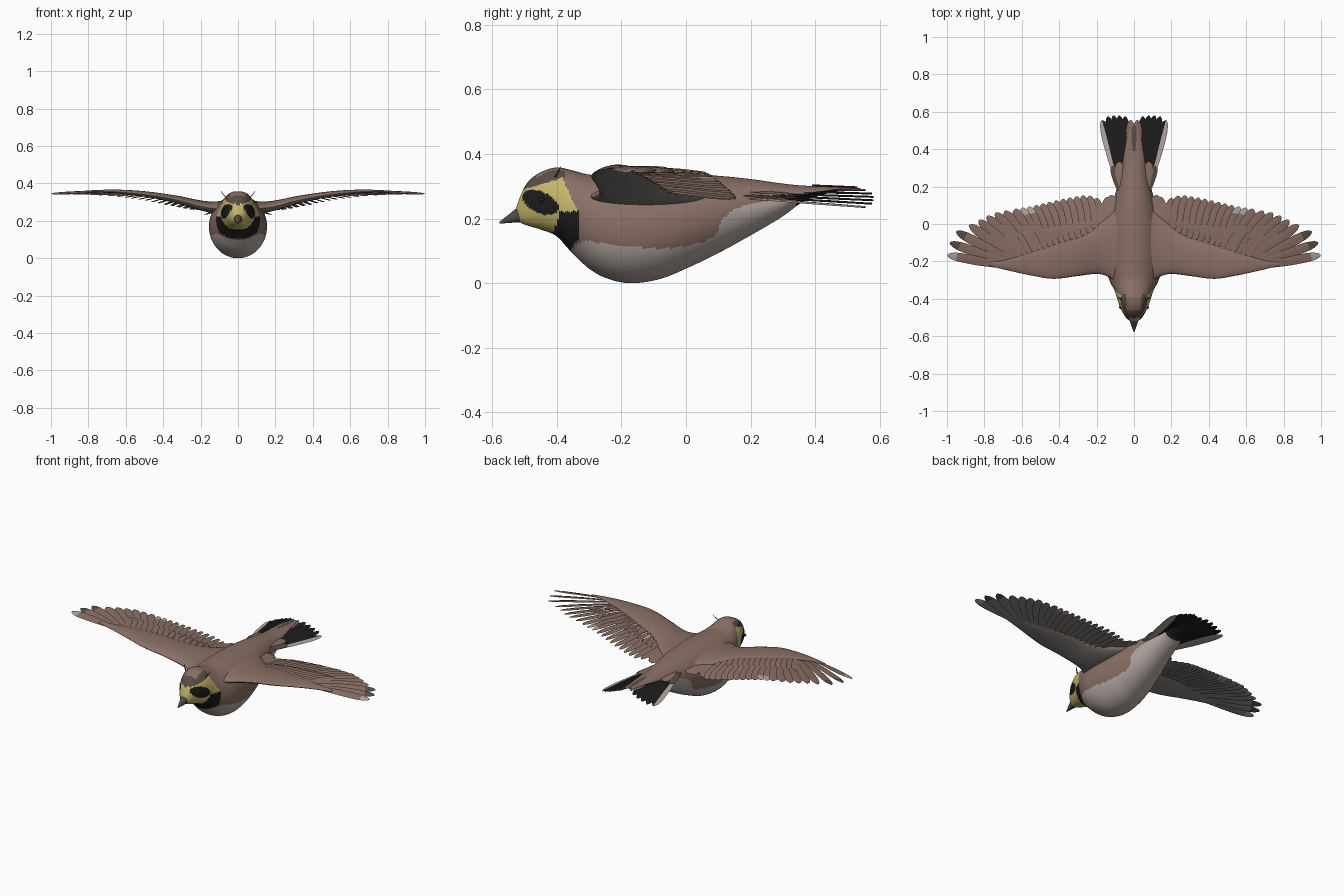
import bpy, bmesh, math

cube = bpy.data.objects.get("Cube")
if cube:
    bpy.data.objects.remove(cube, do_unlink=True)

# Flat colours
COLOURS = {
    "brown": (0.25, 0.16, 0.13), "pale": (0.45, 0.39, 0.36),
    "yellow": (0.56, 0.47, 0.15), "black": (0.012, 0.012, 0.012),
    "dark_brown": (0.10, 0.075, 0.06), "beak_grey": (0.08, 0.07, 0.065),
    "wing_grey": (0.235, 0.215, 0.20),
}
NAMES = list(COLOURS)
MATS = []
for name, rgb in COLOURS.items():
    m = bpy.data.materials.new(name)
    m.use_nodes = True
    m.diffuse_color = (*rgb, 1)
    bsdf = m.node_tree.nodes["Principled BSDF"]
    bsdf.inputs["Base Color"].default_value = (*rgb, 1)
    bsdf.inputs["Roughness"].default_value = 0.8
    MATS.append(m)
IDX = {n: i for i, n in enumerate(NAMES)}


def finish(name, bm, rule=None):
    """Turn a bmesh into a smooth object, colouring faces by a rule."""
    bmesh.ops.recalc_face_normals(bm, faces=bm.faces)
    if rule:
        for f in bm.faces:
            f.material_index = IDX[rule(f.calc_center_median(), f.normal)]
    mesh = bpy.data.meshes.new(name)
    bm.to_mesh(mesh)
    bm.free()
    for m in MATS:
        mesh.materials.append(m)
    ob = bpy.data.objects.new(name, mesh)
    bpy.context.collection.objects.link(ob)
    bpy.ops.object.select_all(action='DESELECT')
    ob.select_set(True)
    bpy.context.view_layer.objects.active = ob
    bpy.ops.object.shade_smooth_by_angle(angle=math.radians(50))


def curve(table, x, col=1):
    """Smooth interpolation through the rows of a small table."""
    n = len(table)
    if x <= table[0][0]:
        return table[0][col]
    if x >= table[-1][0]:
        return table[-1][col]
    i = next(k for k in range(n - 1) if x <= table[k + 1][0])

    def slope(k):
        a, b = table[max(k - 1, 0)], table[min(k + 1, n - 1)]
        return (b[col] - a[col]) / (b[0] - a[0])
    a, b = table[i], table[i + 1]
    h = b[0] - a[0]
    t = (x - a[0]) / h
    return ((2*t**3 - 3*t*t + 1) * a[col] + (t**3 - 2*t*t + t) * h * slope(i)
            + (3*t*t - 2*t**3) * b[col] + (t**3 - t*t) * h * slope(i + 1))


def skin(bm, rings):
    """Bridge rings of points and cap both ends."""
    rows = [[bm.verts.new(p) for p in r] for r in rings]
    n = len(rows[0])
    strips = []
    for a, b in zip(rows, rows[1:]):
        strips.append([bm.faces.new((a[k], a[(k+1) % n], b[(k+1) % n], b[k])) for k in range(n)])
    bm.faces.new(rows[0])
    bm.faces.new(rows[-1])
    return strips


def loft(table, count, sides):
    """Rings along y from rows of (y, top, bottom, half width); fuller on the head."""
    y0, y1 = table[0][0], table[-1][0]
    rings = []
    for i in range(count + 1):
        y = y0 + (y1 - y0) * i / count
        top, bot, w = (curve(table, y, c) for c in (1, 2, 3))
        power = .78 + .22 * min(1, max(0, (y + .42) / .1))
        ring = []
        for k in range(sides):
            c, s = math.cos(math.tau * k / sides), math.sin(math.tau * k / sides)
            ring.append((w * math.copysign(abs(c)**power, c), y,
                         (top + bot) / 2 + (top - bot) / 2 * s))
        rings.append(ring)
    return rings


# Body and head in one smooth form, with plumage markings
BODY = [(-.525, .235, .20, .012), (-.51, .275, .186, .034), (-.49, .312, .178, .050),
        (-.45, .343, .166, .072), (-.40, .358, .145, .090), (-.36, .351, .102, .103),
        (-.30, .336, .045, .132), (-.24, .335, .013, .150), (-.17, .338, .0, .155),
        (-.08, .339, .013, .150), (0, .337, .045, .140), (.1, .332, .093, .118),
        (.2, .322, .148, .09), (.3, .308, .207, .068), (.36, .302, .250, .056),
        (.45, .298, .280, .04), (.54, .294, .286, .02)]
FLANK = [(-.36, .10), (-.31, .13), (-.27, .125), (-.1, .108), (0, .115), (.09, .148),
         (.115, .20), (.18, .24), (.34, .262), (.40, .27)]


def plumage(p, n):
    x, y, z = abs(p.x), p.y, p.z
    if y > .34 and n.z < -.2:
        return "black"                                        # under the tail
    if (.1 < z < .222 and -.41 + max(0, z - .155) * .3 < y
            and y < -.33 - max(0, .14 - z) * .8):
        return "black"                                        # bib
    if ((y + .45) / .056)**2 + ((z - .25 + (y + .45) * .3) / .035)**2 < 1 and x > .02:
        return "black"                                        # eye mask
    if y < -.375 and z > .29 + (y + .5) * .31:
        return "dark_brown" if y < -.465 or x > .04 else "brown"
    if y < min(-.335, -.385 + (.33 - z) * .46) and z > .15:
        return "yellow"                                       # face
    return "pale" if z < curve(FLANK, y) else "brown"


bm = bmesh.new()
skin(bm, loft(BODY, 170, 112))
finish("body", bm, plumage)

# Beak
bm = bmesh.new()
skin(bm, loft([(-.577, .190, .184, .002), (-.55, .211, .186, .012),
               (-.52, .234, .188, .021), (-.48, .25, .19, .028)], 14, 24))
finish("beak", bm, lambda p, n: "beak_grey")

# Wing surface: leading edge, crest height and droop toward the trailing edge
LEAD = [(.04, -.32), (.1, -.30), (.18, -.268), (.3, -.278), (.43, -.293), (.55, -.275),
        (.7, -.242), (.85, -.205), (1, -.172)]
CREST = [(.04, .305), (.12, .295), (.2, .302), (.33, .330), (.5, .354), (.7, .363), (1, .350)]
DROOP = [(.05, .02), (.15, .035), (.3, .045), (.55, .04), (.8, .028), (1, .018)]
ARM = [(.04, .12, .07), (.13, .05, .062), (.25, -.05, .048), (.4, -.10, .036),
       (.55, -.15, .026), (.7, -.195, .014), (.78, -.205, .008)]


def wing_z(x, y):
    t = min(1.2, max(0, (y - curve(LEAD, x)) / .42))
    return curve(CREST, x) - curve(DROOP, x) * t**1.4


def tail_z(x, y):
    return .297 - abs(x) * .28


def feather(bm, s, base, tip, width, surf, off, tilt, top, under, end=None, edge=None):
    """A thin round-tipped vane lying on a surface; s mirrors it."""
    dx, dy = tip[0] - base[0], tip[1] - base[1]
    length = math.hypot(dx, dy)
    qx, qy = dy / length, -dx / length
    us = [0, .15, .3, .45, .6, .75, .85, .91, .95, .98, 1]
    rings = []
    for u in us:
        x, y = base[0] + dx * u, base[1] + dy * u
        w = width * min(1, .5 + u)
        if u > .75:
            w *= max(.12, math.sqrt(1 - ((u - .75) / .25)**2))
        z = surf(x, y) + off
        rings.append([(s * (x + qx * w * k), y + qy * w * k, z + tilt * k * w / width + h)
                      for k, h in ((-1, 0), (0, .003), (1, 0), (0, -.003))])
    for u, strip in zip(us, skin(bm, rings)):
        for k, f in enumerate(strip):
            name = top if k < 2 else under
            if end and u >= .85:
                name = end
            if edge and k == 1:
                name = edge
            f.material_index = IDX[name]


PRIMARY_TIPS = [(0, .64, .075), (2, .74, .06), (4, .83, .02), (5, .88, -.005),
                (6, .95, -.04), (7, .985, -.10), (8, .998, -.166)]
SECONDARY_TIPS = [(.19, .135), (.25, .153), (.35, .14), (.45, .118), (.55, .095), (.64, .08)]

for s, side in ((1, "left"), (-1, "right")):
    # Feathered arm of the wing
    bm = bmesh.new()
    rings = []
    for i in range(41):
        x = .04 + .74 * i / 40
        lead, trail, th = curve(LEAD, x), curve(ARM, x), curve(ARM, x, 2)
        ring = []
        for k in range(28):
            a = math.tau * k / 28
            t = (1 - math.cos(a)) / 2
            y = lead + (trail - lead) * t
            ring.append((s * x, y, wing_z(x, y) - th * .45 * (1 - t) + th * .5 * math.sin(a)))
        rings.append(ring)
    skin(bm, rings)
    finish(side + "_wing_arm", bm, lambda p, n: "brown" if n.z > -.55 else "wing_grey")

    # Long outer flight feathers
    bm = bmesh.new()
    for i in range(9):
        tip = (curve(PRIMARY_TIPS, i), curve(PRIMARY_TIPS, i, 2))
        base = (.50 + .02 * i, -.17 - .0075 * i)
        end = {8: "pale", 7: "dark_brown", 6: "dark_brown"}.get(i)
        feather(bm, s, base, tip, .031 - .0008 * i, wing_z, -.004 - .001 * (i % 2), -.006,
                "brown", "wing_grey", end)
    finish(side + "_primary_feathers", bm)

    # Inner flight feathers and the short ones beside the body
    bm = bmesh.new()
    for i in range(13):
        x = .2 + .435 * i / 12
        feather(bm, s, (.18 + .34 * i / 12, -.13 - .04 * i / 12), (x, curve(SECONDARY_TIPS, x)),
                .029, wing_z, -.004 - .001 * (i % 2), -.006, "brown", "wing_grey",
                "pale" if i in (10, 11) else None)
    for i in range(4):
        feather(bm, s, (.08 + .02 * i, -.1), (.10 + .022 * i, .145 + (0, .01, 0, -.03)[i]), .03,
                wing_z, .003, -.004, "brown", "wing_grey")
    finish(side + "_secondary_feathers", bm)

    # Short covering feathers on the upper wing
    bm = bmesh.new()
    for i in range(15):
        x = .2 + .42 * i / 14
        feather(bm, s, (x - .02, -.16 - .04 * i / 14), (x + .02 + .05 * i / 14, .02 - .08 * i / 14),
                .022, wing_z, .002, -.005, "brown", "wing_grey")
    finish(side + "_covert_feathers", bm)

    # Tail fan: brown middle, black vanes, pale outer feather
    bm = bmesh.new()
    for i in range(6):
        tip = (.018 + .0305 * i, (.555, .575, .58, .58, .575, .555)[i])
        feather(bm, s, (.008 + .012 * i, .17), tip, .026, tail_z, -.004 - .002 * i, -.003,
                "brown" if i == 0 else "black", "pale" if i == 5 else "black",
                None, "pale" if i == 5 else None)
    finish(side + "_tail_feathers", bm)

    # Brown feathers overlapping the tail root
    bm = bmesh.new()
    feather(bm, s, (.03, .12), (.085, .33), .03, tail_z, .002, -.004, "brown", "pale")
    feather(bm, s, (.05, .12), (.115, .31), .022, tail_z, -.004, -.004, "dark_brown", "pale")
    finish(side + "_tail_root_feathers", bm)

    # Eye
    bm = bmesh.new()
    bmesh.ops.create_uvsphere(bm, u_segments=16, v_segments=10, radius=.01)
    bmesh.ops.translate(bm, verts=bm.verts, vec=(s * .07, -.445, .258))
    finish(side + "_eye", bm, lambda p, n: "black")

    # Small horn-like head tuft
    bm = bmesh.new()
    tuft = [((.066, -.405, .328), .004), ((.077, -.398, .338), .003),
            ((.086, -.392, .350), .002), ((.092, -.388, .362), .0006)]
    skin(bm, [[(s * (p[0] + r * math.cos(math.tau * k / 8)), p[1] + r * math.sin(math.tau * k / 8),
                p[2]) for k in range(8)] for p, r in tuft])
    finish(side + "_head_tuft", bm, lambda p, n: "dark_brown")

# Dark streak on the middle of the tail
bm = bmesh.new()
feather(bm, 1, (0, .39), (0, .53), .014, lambda x, y: curve(BODY, y), .002, 0,
        "dark_brown", "dark_brown")
finish("tail_streak", bm)
